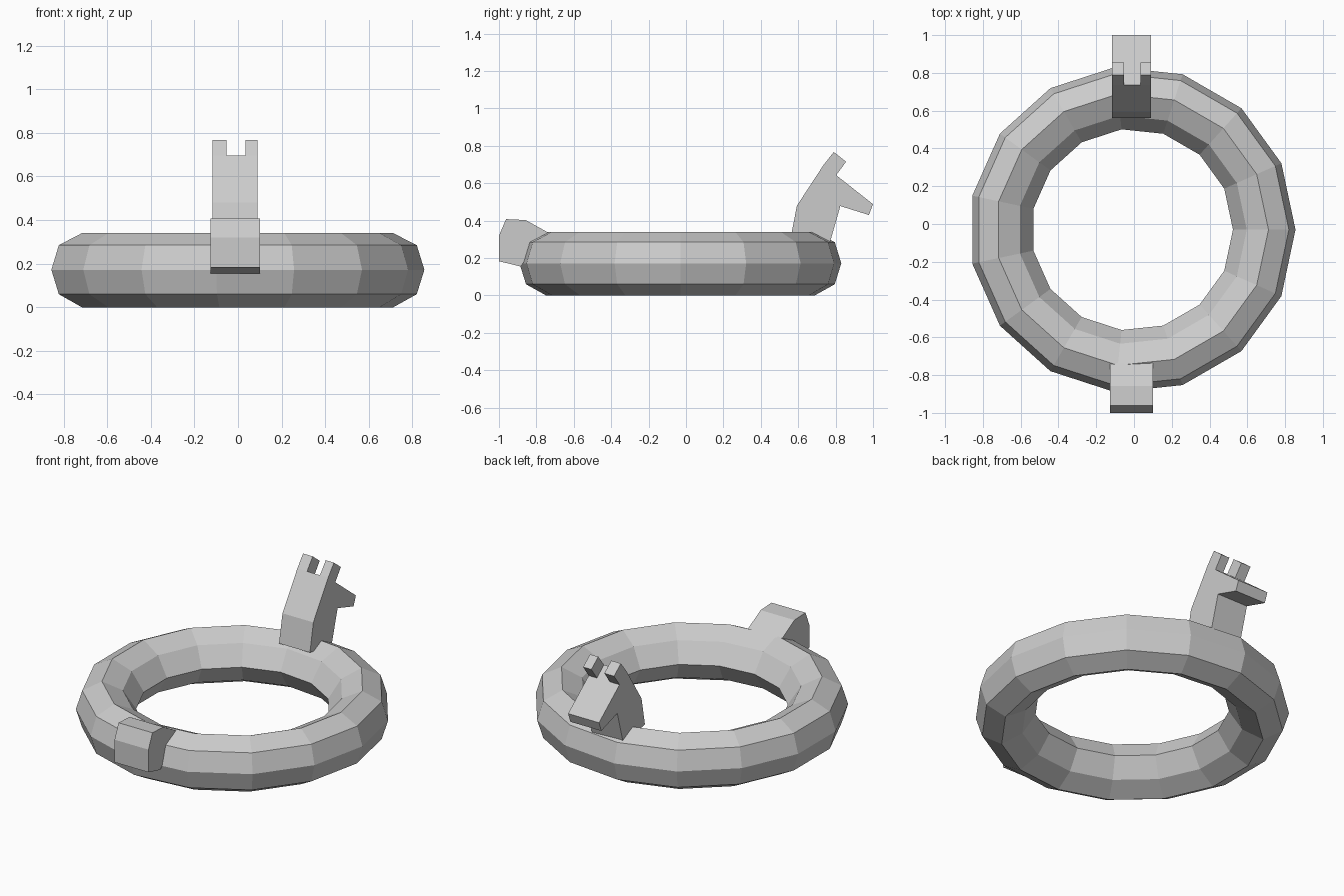
import bpy, bmesh
from math import cos, sin, pi

if "Cube" in bpy.data.objects:
    bpy.data.objects.remove(bpy.data.objects["Cube"])


def make_object(name, bm):
    bmesh.ops.recalc_face_normals(bm, faces=bm.faces)
    mesh = bpy.data.meshes.new(name)
    bm.to_mesh(mesh)
    bm.free()
    obj = bpy.data.objects.new(name, mesh)
    bpy.context.collection.objects.link(obj)
    return obj


def extrude_profile(name, profile, x0, x1):
    """Closed (y, z) profile extruded along x."""
    bm = bmesh.new()
    a = [bm.verts.new((x0, y, z)) for y, z in profile]
    b = [bm.verts.new((x1, y, z)) for y, z in profile]
    n = len(profile)
    bm.faces.new(a)
    bm.faces.new(b[::-1])
    for i in range(n):
        j = (i + 1) % n
        bm.faces.new((a[i], b[i], b[j], a[j]))
    return make_object(name, bm)


def revolve_ring(name, section, steps, cx, cy):
    """Closed (radius, z) section swept round a vertical axis."""
    bm = bmesh.new()
    rings = []
    for s in range(steps):
        t = 2 * pi * s / steps
        rings.append([bm.verts.new((cx + r * cos(t), cy + r * sin(t), z))
                      for r, z in section])
    n = len(section)
    for s in range(steps):
        a, b = rings[s], rings[(s + 1) % steps]
        for i in range(n):
            j = (i + 1) % n
            bm.faces.new((a[i], b[i], b[j], a[j]))
    return make_object(name, bm)


# Inflatable ring: 15 segments, eight-sided section
section = [(0.865, 0.172), (0.83, 0.285), (0.722, 0.34), (0.607, 0.285),
           (0.534, 0.172), (0.607, 0.06), (0.722, 0.0), (0.83, 0.06)]
revolve_ring("swim_ring", section, 15, -0.01, -0.03)

# Neck and head with snout
extrude_profile("neck_and_head", [
    (0.56, 0.31), (0.593, 0.48), (0.735, 0.697), (0.803, 0.643),
    (1.0, 0.488), (0.978, 0.43), (0.825, 0.478), (0.766, 0.27)],
    -0.117, 0.09)

# Pair of ears
ear = [(0.735, 0.697), (0.79, 0.767), (0.856, 0.715), (0.803, 0.643)]
for side, x0, x1 in (("left", -0.117, -0.052), ("right", 0.035, 0.09)):
    extrude_profile("ear_" + side, ear, x0, x1)

# Tail
extrude_profile("tail", [
    (-0.735, 0.335), (-0.857, 0.403), (-0.962, 0.408), (-1.0, 0.32),
    (-1.0, 0.183), (-0.885, 0.155)],
    -0.127, 0.1)
